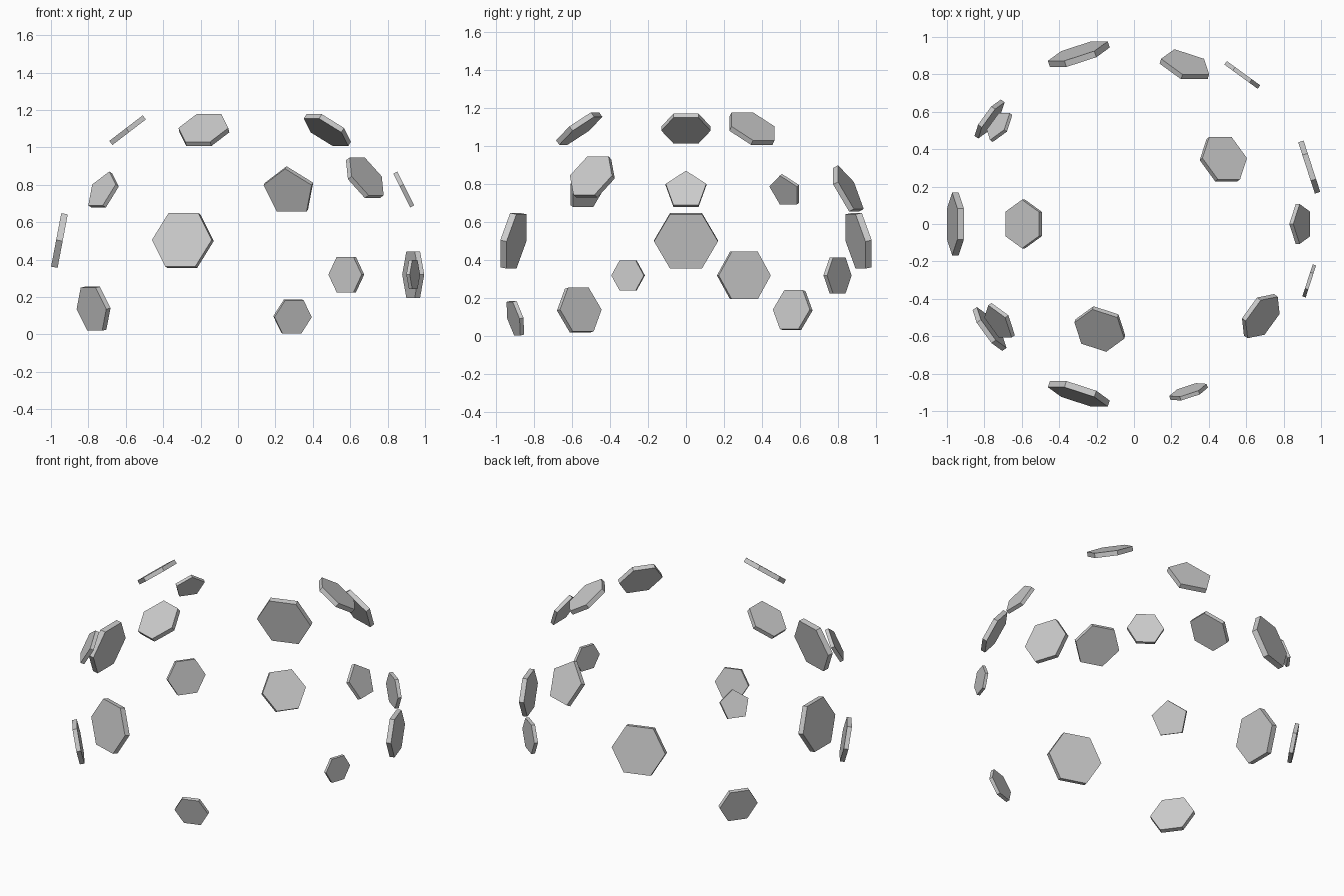
import bpy, bmesh, math
from mathutils import Matrix, Vector

if "Cube" in bpy.data.objects:
    bpy.data.objects.remove(bpy.data.objects["Cube"])

CENTRE_Z = 0.32


def plate(name, sides, azimuth, elevation, distance, radius):
    """Flat polygon prism lying tangent to the dome, top edge level."""
    a, e = math.radians(azimuth), math.radians(elevation)
    normal = Vector((math.cos(e) * math.cos(a), math.cos(e) * math.sin(a), math.sin(e)))
    side = Vector((-math.sin(a), math.cos(a), 0))
    up = normal.cross(side)
    m = Matrix((side, up, normal)).transposed().to_4x4()
    m.translation = normal * distance + Vector((0, 0, CENTRE_Z))

    half = radius * 0.105
    start = 0 if sides == 6 else math.pi / 2
    bm = bmesh.new()
    rings = []
    for h in (-half, half):
        rings.append([bm.verts.new((radius * math.cos(start + 2 * math.pi * i / sides),
                                    radius * math.sin(start + 2 * math.pi * i / sides), h))
                      for i in range(sides)])
    low, high = rings
    bm.faces.new(low[::-1])
    bm.faces.new(high)
    for i in range(sides):
        j = (i + 1) % sides
        bm.faces.new((low[i], low[j], high[j], high[i]))
    bm.transform(m)
    me = bpy.data.meshes.new(name)
    bm.to_mesh(me)
    bm.free()
    bpy.context.collection.objects.link(bpy.data.objects.new(name, me))


# Each band: name, sides, elevation, distance from centre, {azimuth: radius}
bands = [
    ("crown_hexagon", 6, 52.6, 0.972, {36: 0.14, 180: 0.13, 252: 0.14}),
    ("shoulder_hexagon", 6, 31.7, 0.985, {324: 0.137}),
    ("pentagon", 5, 26.57, 0.996, {0: 0.112, 72: 0.142, 144: 0.094, 216: 0.112}),
    ("upper_hexagon", 6, 10.8, 0.972, {108: 0.168, 180: 0.168, 252: 0.168}),
    ("equator_hexagon", 6, 0, 0.985, {18: 0.144, 54: 0.11, 342: 0.09}),
    ("lower_hexagon", 6, -10.8, 0.972, {144: 0.12, 216: 0.135}),
    ("bottom_hexagon", 6, -13.4, 0.97, {288: 0.105}),
]
for name, sides, elevation, distance, items in bands:
    for azimuth, radius in items.items():
        plate(f"{name}_{azimuth}", sides, azimuth, elevation, distance, radius)
